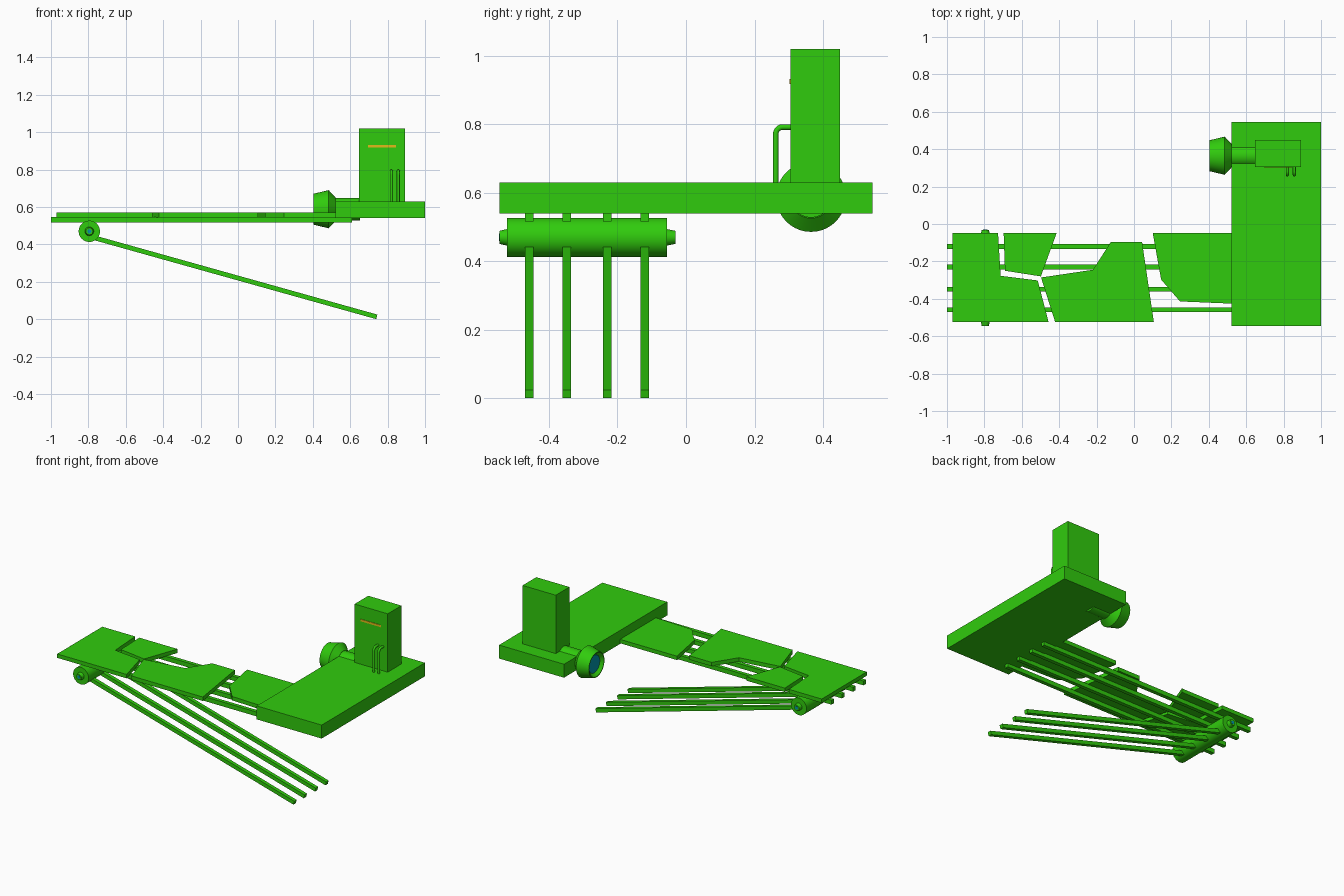
import bpy, bmesh, math
from mathutils import Vector, Matrix

if "Cube" in bpy.data.objects:
    bpy.data.objects.remove(bpy.data.objects["Cube"])


def material(name, rgb):
    m = bpy.data.materials.new(name)
    m.diffuse_color = (*rgb, 1)
    m.use_nodes = True
    m.node_tree.nodes["Principled BSDF"].inputs["Base Color"].default_value = m.diffuse_color
    return m


GREEN = material("green", (0.03, 0.6, 0.004))
TEAL = material("teal", (0.0, 0.3, 0.4))
YELLOW = material("yellow", (0.75, 0.5, 0.01))


def finish(name, bm, mat, smooth=False):
    bmesh.ops.recalc_face_normals(bm, faces=bm.faces)
    me = bpy.data.meshes.new(name)
    bm.to_mesh(me)
    bm.free()
    me.materials.append(mat)
    ob = bpy.data.objects.new(name, me)
    bpy.context.collection.objects.link(ob)
    if smooth:
        bpy.ops.object.select_all(action='DESELECT')
        ob.select_set(True)
        bpy.context.view_layer.objects.active = ob
        bpy.ops.object.shade_smooth_by_angle(angle=math.radians(35))
    return ob


def box(name, lo, hi, mat=GREEN):
    lo, hi = Vector(lo), Vector(hi)
    bm = bmesh.new()
    bmesh.ops.create_cube(bm, size=1, matrix=Matrix.Translation((lo + hi) / 2)
                          @ Matrix.Diagonal((*(hi - lo), 1)))
    return finish(name, bm, mat)


def slab(name, outline, z0, z1):
    bm = bmesh.new()
    face = bm.faces.new([bm.verts.new((x, y, z0)) for x, y in outline])
    ext = bmesh.ops.extrude_face_region(bm, geom=[face])
    bmesh.ops.translate(bm, vec=(0, 0, z1 - z0),
                        verts=[v for v in ext['geom'] if isinstance(v, bmesh.types.BMVert)])
    return finish(name, bm, GREEN)


def lathe(name, profile, axis, origin, mat=GREEN, n=40):
    """Spin (distance along axis, radius) points about a world axis."""
    bm = bmesh.new()
    pts = [bm.verts.new((t, r, 0)) for t, r in profile]
    edges = [bm.edges.new(p) for p in zip(pts, pts[1:])]
    bmesh.ops.spin(bm, geom=pts + edges, cent=(0, 0, 0), axis=(1, 0, 0),
                   angle=math.tau, steps=n)
    bmesh.ops.remove_doubles(bm, verts=bm.verts, dist=1e-5)
    if axis == 'y':
        bmesh.ops.rotate(bm, verts=bm.verts, matrix=Matrix.Rotation(math.pi / 2, 3, 'Z'))
    bmesh.ops.translate(bm, verts=bm.verts, vec=origin)
    return finish(name, bm, mat, True)


# Wide end block and tower
box("base_block", (0.52, -0.545, 0.54), (1.0, 0.545, 0.63))
box("tower", (0.648, 0.305, 0.62), (0.893, 0.449, 1.02))
box("tower_slot", (0.695, 0.302, 0.918), (0.845, 0.32, 0.932), YELLOW)

# Bent tube handles on the tower front
for i, x in enumerate((0.82, 0.857)):
    cu = bpy.data.curves.new("handle_path", 'CURVE')
    cu.dimensions = '3D'
    cu.bevel_depth = 0.0085
    cu.bevel_resolution = 3
    cu.use_fill_caps = True
    path = [(x, 0.262, 0.615)]
    for k in range(6):
        a = math.pi - k * math.pi / 10
        path.append((x, 0.282 + 0.02 * math.cos(a), 0.772 + 0.02 * math.sin(a)))
    path.append((x, 0.315, 0.792))
    sp = cu.splines.new('POLY')
    sp.points.add(len(path) - 1)
    for p, co in zip(sp.points, path):
        p.co = (*co, 1)
    sp.use_smooth = True
    cu.materials.append(GREEN)
    ob = bpy.data.objects.new(f"tower_handle_{i + 1}", cu)
    bpy.context.collection.objects.link(ob)

# Nozzle with recessed mouth, its pipe and lens core
lathe("nozzle", [(0.43, 0), (0.43, 0.055), (0.405, 0.078), (0.405, 0.083), (0.485, 0.102),
                 (0.522, 0.062), (0.65, 0.05), (0.65, 0)][:6] + [(0.522, 0)],
      'x', (0, 0.365, 0.588))
lathe("nozzle_pipe", [(0.515, 0), (0.515, 0.06), (0.652, 0.06), (0.652, 0)],
      'x', (0, 0.365, 0.588))
lathe("nozzle_lens", [(0.422, 0), (0.422, 0.058), (0.44, 0.058), (0.44, 0)],
      'x', (0, 0.365, 0.588), TEAL)

# Roller with stepped ends
lathe("roller", [(-0.545, 0), (-0.545, 0.019), (-0.523, 0.024), (-0.523, 0.057), (-0.055, 0.057),
                 (-0.055, 0.024), (-0.031, 0.019), (-0.031, 0)], 'y', (-0.795, 0, 0.47))
for side, y in (("front", -0.546), ("back", -0.034)):
    lathe(f"roller_hub_{side}", [(y, 0), (y, 0.011), (y + 0.004, 0.011), (y + 0.004, 0)],
          'y', (-0.795, 0, 0.47), TEAL, 24)

# Four level rails and four sloping rails below the roller
start, end = Vector((-0.775, 0, 0.437)), Vector((0.742, 0, 0.0125))
slope = end - start
for i, y in enumerate((-0.458, -0.348, -0.23, -0.12)):
    box(f"level_rail_{i + 1}", (-1.0, y - 0.0125, 0.517), (0.61, y + 0.0125, 0.546))
    bar = box(f"sloping_rail_{i + 1}", (0, -0.0125, -0.0125), (slope.length, 0.0125, 0.0125))
    bar.location = start + Vector((0, y, 0))
    bar.rotation_euler.y = math.atan2(-slope.z, slope.x)

# Broken deck plates on the rails
plates = [
    [(-0.97, -0.047), (-0.727, -0.047), (-0.713, -0.277), (-0.515, -0.302),
     (-0.457, -0.523), (-0.97, -0.523)],
    [(-0.697, -0.047), (-0.413, -0.047), (-0.498, -0.28), (-0.69, -0.25)],
    [(-0.123, -0.095), (0.043, -0.095), (0.106, -0.523), (-0.422, -0.523),
     (-0.497, -0.286), (-0.22, -0.245)],
    [(0.10, -0.047), (0.53, -0.047), (0.53, -0.426), (0.246, -0.414), (0.145, -0.297)],
]
for i, outline in enumerate(plates):
    slab(f"deck_plate_{i + 1}", outline, 0.544, 0.57)
